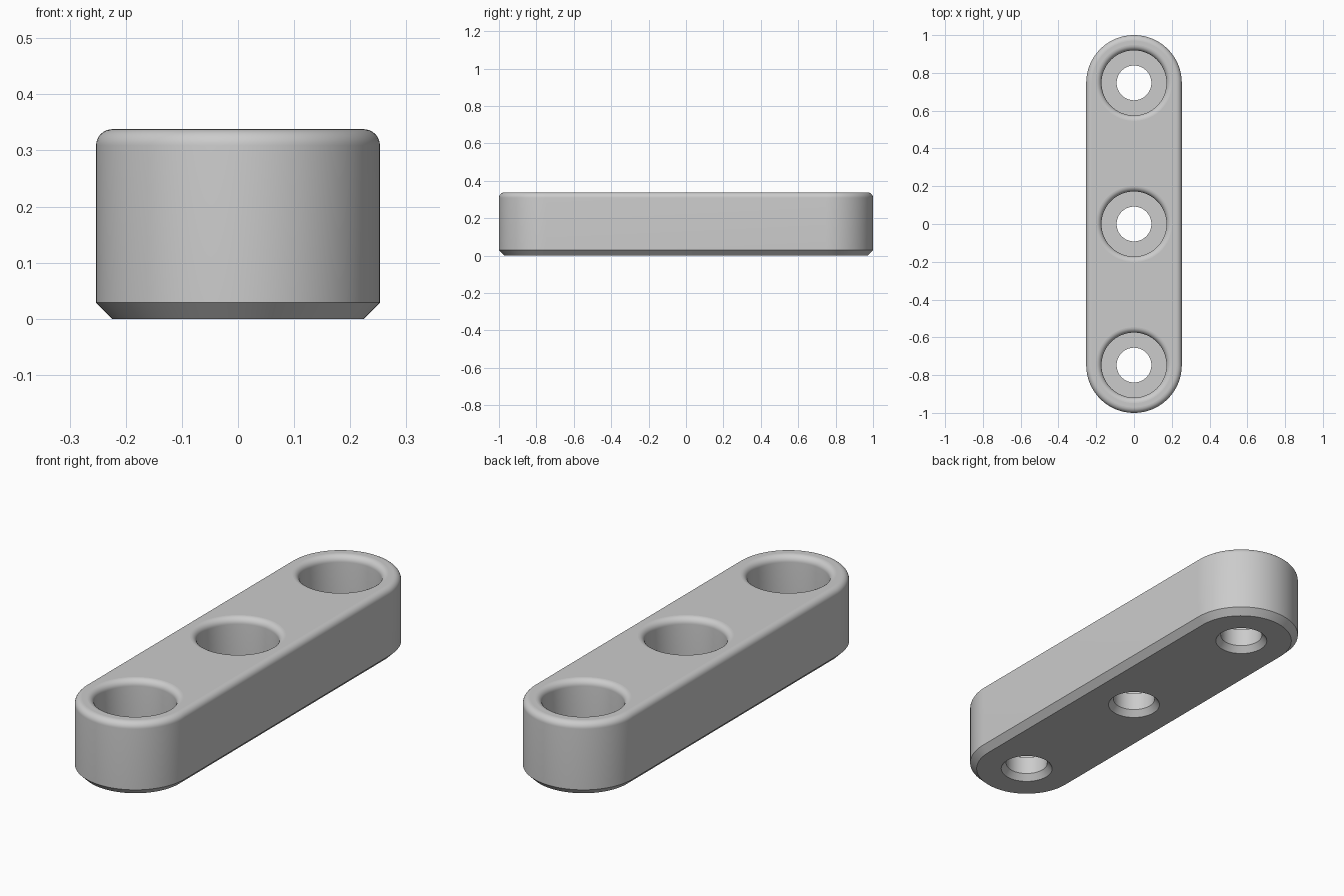
import bpy
import bmesh
from math import sin, cos, pi, radians

cube = bpy.data.objects.get("Cube")
if cube:
    bpy.data.objects.remove(cube, do_unlink=True)

# Main dimensions
HEIGHT, RADIUS, EDGE = 0.338, 0.253, 0.029
SPACING = 1 - RADIUS
BORE, HOLE, FLOOR, COUNTERSINK = 0.172, 0.092, 0.111, 0.022
SEGMENTS, STEPS = 96, 8

bm = bmesh.new()


def loop(radius, z, y=0, stretch=0):
    """Closed ring of vertices; stretch pulls the two halves apart into a slot shape."""
    verts = []
    for half, side in ((0, 1), (1, -1)):
        for i in range(SEGMENTS // 2 + 1):
            if not stretch and i == SEGMENTS // 2:
                continue
            a = pi * half + 2 * pi * i / SEGMENTS
            verts.append(bm.verts.new((radius * cos(a), y + side * stretch + radius * sin(a), z)))
    return verts


def loft(profile, **place):
    """Skin a (radius, z) profile; return its first and last rings."""
    rings = [loop(r, z, **place) for r, z in profile]
    for a, b in zip(rings, rings[1:]):
        n = len(a)
        for i in range(n):
            bm.faces.new((a[i], a[(i + 1) % n], b[(i + 1) % n], b[i]))
    return rings[0], rings[-1]


def fillet(wall_radius, direction):
    """Quarter round from the wall up to the top face."""
    arc = [pi / 2 * i / STEPS for i in range(STEPS + 1)]
    return [(wall_radius + direction * EDGE * (1 - cos(a)), HEIGHT - EDGE + EDGE * sin(a))
            for a in arc]


# Outer wall: chamfered bottom, rounded top
bottom, top = loft([(RADIUS - EDGE, 0), (RADIUS, EDGE)] + fillet(RADIUS, -1), stretch=SPACING)
bottoms, tops = [bottom], [top]

# Three counterbored holes with countersunk undersides
for y in (-SPACING, 0, SPACING):
    profile = [(HOLE + COUNTERSINK, 0), (HOLE, 0.028), (HOLE, FLOOR), (BORE, FLOOR)]
    low, high = loft(profile + fillet(BORE, 1), y=y)
    bottoms.append(low)
    tops.append(high)

# Flat top and bottom faces around the holes
for rings in (bottoms, tops):
    edges = [bm.edges.get((r[i - 1], r[i])) for r in rings for i in range(len(r))]
    bmesh.ops.triangle_fill(bm, edges=edges, use_beauty=True)

bmesh.ops.recalc_face_normals(bm, faces=bm.faces)
mesh = bpy.data.meshes.new("mounting_bar")
bm.to_mesh(mesh)
bm.free()

bar = bpy.data.objects.new("mounting_bar", mesh)
bpy.context.collection.objects.link(bar)

# Smooth walls and fillets, flat horizontal faces
bpy.context.view_layer.objects.active = bar
bar.select_set(True)
bpy.ops.object.shade_smooth_by_angle(angle=radians(30))
for face in mesh.polygons:
    if abs(face.normal.z) > 0.999:
        face.use_smooth = False

# Plain grey material
grey = bpy.data.materials.new("plain_grey")
grey.use_nodes = True
color = (0.6, 0.6, 0.6, 1)
grey.diffuse_color = color
grey.node_tree.nodes["Principled BSDF"].inputs["Base Color"].default_value = color
mesh.materials.append(grey)
